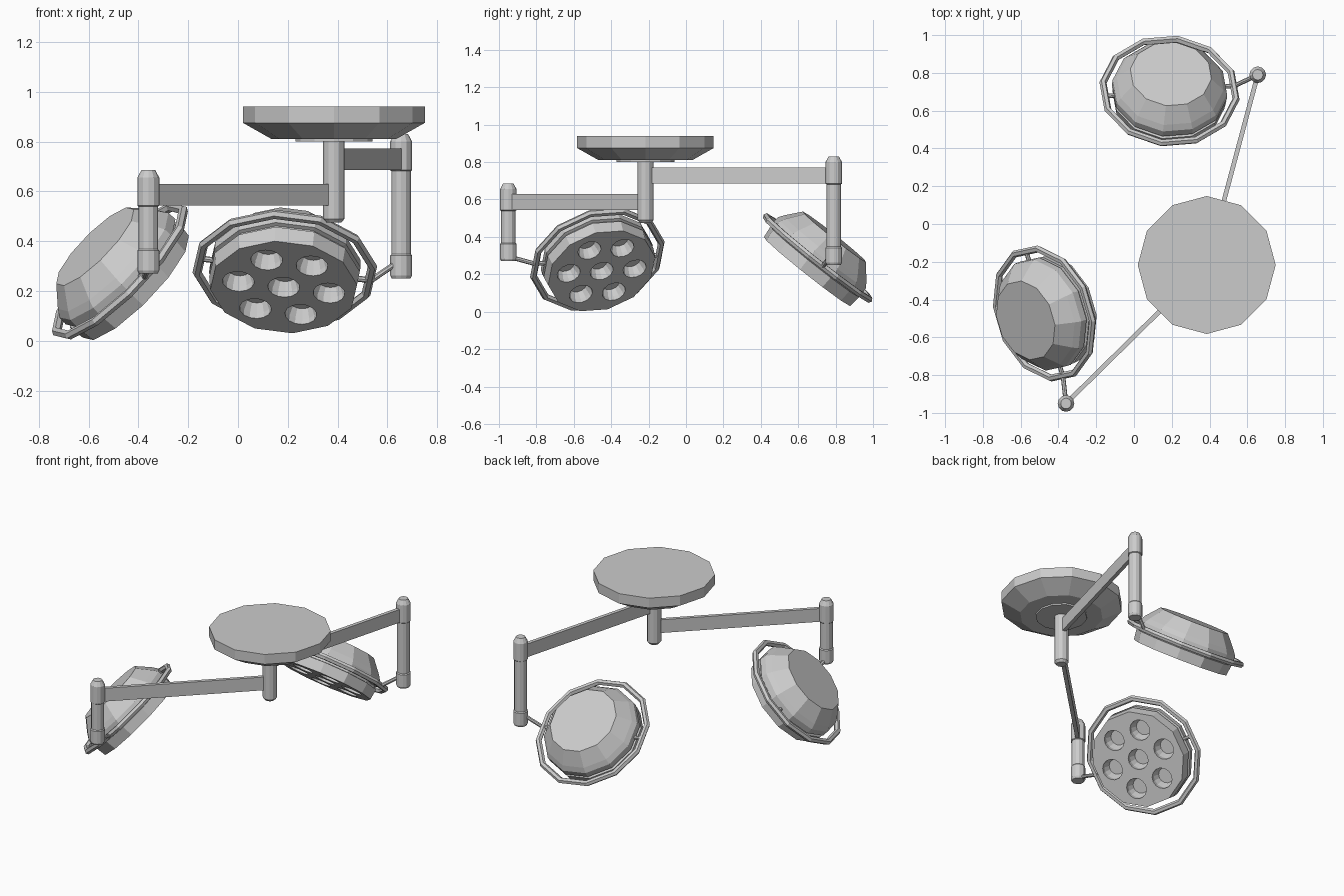
import bpy, bmesh
from math import sin, cos, pi, radians
from mathutils import Vector, Matrix

if "Cube" in bpy.data.objects:
    bpy.data.objects.remove(bpy.data.objects["Cube"])


def finish(name, bm, matrix=None):
    bmesh.ops.recalc_face_normals(bm, faces=bm.faces)
    mesh = bpy.data.meshes.new(name)
    bm.to_mesh(mesh)
    bm.free()
    ob = bpy.data.objects.new(name, mesh)
    bpy.context.collection.objects.link(ob)
    if matrix:
        ob.matrix_world = matrix
    return ob


def add_lathe(bm, profile, sides, phase=0.0, center=(0, 0), closed=False):
    """Revolve (radius, height) points about z; capped unless the profile is closed."""
    rings = [[bm.verts.new((center[0] + r * cos(phase + 2 * pi * i / sides),
                            center[1] + r * sin(phase + 2 * pi * i / sides), z))
              for i in range(sides)] for r, z in profile]
    pairs = list(zip(rings, rings[1:]))
    if closed:
        pairs.append((rings[-1], rings[0]))
    else:
        bm.faces.new(rings[0])
        bm.faces.new(rings[-1])
    for a, b in pairs:
        for i in range(sides):
            j = (i + 1) % sides
            bm.faces.new((a[i], a[j], b[j], b[i]))


def lathe(name, profile, sides, matrix=None, phase=0.0, closed=False):
    bm = bmesh.new()
    add_lathe(bm, profile, sides, phase, closed=closed)
    return finish(name, bm, matrix)


def rod(name, a, b, radius, sides=8):
    a, b = Vector(a), Vector(b)
    d = b - a
    m = Matrix.Translation(a) @ d.to_track_quat('Z', 'Y').to_matrix().to_4x4()
    return lathe(name, [(radius, 0), (radius, d.length)], sides, m)


def arm(name, a, b, z0, z1, thick=0.024):
    a, b = Vector(a), Vector(b)
    d = b - a
    bm = bmesh.new()
    bmesh.ops.create_cube(bm, size=1)
    bmesh.ops.scale(bm, vec=(d.length, thick, z1 - z0), verts=bm.verts)
    mid = (a + b) / 2
    m = Matrix.Translation((mid.x, mid.y, (z0 + z1) / 2)) @ d.to_track_quat('X', 'Z').to_matrix().to_4x4()
    return finish(name, bm, m)


HUB = (0.385, -0.217, 0)

# ceiling plate, flange and central post
at_hub = Matrix.Translation(HUB)
lathe("ceiling_plate", [(0.25, 0.81), (0.365, 0.875), (0.365, 0.94)], 12, at_hub)
lathe("ceiling_flange", [(0.155, 0.80), (0.155, 0.815)], 12, at_hub)
lathe("central_post", [(0.030, 0.475), (0.043, 0.49), (0.043, 0.805)], 12, at_hub)


def lamp(side, post, z_low, z_arm, z_top, center, normal, pivot, link_z):
    px, py = post
    # swing arm and drop post
    arm(side + "_arm", HUB, (px, py, 0), z_arm, z_arm + 0.087)
    lathe(side + "_post",
          [(0.038, z_low), (0.044, z_low + 0.012), (0.044, z_low + 0.092), (0.039, z_low + 0.098),
           (0.039, z_arm - 0.004), (0.044, z_arm), (0.044, z_top - 0.03), (0.028, z_top)],
          12, Matrix.Translation((px, py, 0)))

    # lamp frame: x along the pivot axis, z out of the back of the head
    c, n = Vector(center), Vector(normal).normalized()
    x = Vector(pivot)
    x = (x - n * x.dot(n)).normalized()
    y = n.cross(x)
    m = Matrix.Translation(c) @ Matrix((x, y, n)).transposed().to_4x4()
    ph = radians(15)

    # head housing
    head = lathe(side + "_lamp_head",
                 [(0.297, -0.092), (0.305, -0.025), (0.290, -0.022), (0.290, -0.008), (0.307, -0.004),
                  (0.305, 0.035), (0.285, 0.065), (0.217, 0.145)], 12, m, ph)

    # seven light recesses
    bm = bmesh.new()
    spots = [(0, 0)] + [(0.184 * cos(k * pi / 3), 0.184 * sin(k * pi / 3)) for k in range(6)]
    for s in spots:
        add_lathe(bm, [(0.064, -0.12), (0.064, -0.065), (0.048, -0.025)], 14, 0, s)
    cutter = finish(side + "_recess_cutter", bm, m)
    cutter.hide_render = True
    mod = head.modifiers.new("recesses", 'BOOLEAN')
    mod.operation = 'DIFFERENCE'
    mod.solver = 'EXACT'
    mod.object = cutter
    bpy.context.view_layer.objects.active = head
    bpy.context.view_layer.update()
    bpy.ops.object.modifier_apply(modifier=mod.name)
    bpy.data.objects.remove(cutter)

    # handle ring around the head
    tube = [(0.355 + 0.019 * cos(k * pi / 3), 0.019 * sin(k * pi / 3)) for k in range(6)]
    lathe(side + "_handle_ring", tube, 12, m, ph, closed=True)

    # pivot pins and link to the post
    for label, sx in (("inner", 1), ("outer", -1)):
        rod(f"{side}_{label}_pin", c + x * sx * 0.28, c + x * sx * 0.345, 0.012)
    rod(side + "_link", (px, py, link_z), c + x * 0.35, 0.012)


lamp("rear", (0.655, 0.79), 0.25, 0.685, 0.83,
     (0.188, 0.704, 0.287), (0.05, 0.62, 0.78), (0.36, 0.026, -0.05), 0.325)
lamp("front", (-0.36, -0.95), 0.27, 0.543, 0.685,
     (-0.474, -0.474, 0.28), (-0.69, -0.25, 0.68), (0.10, -0.36, -0.02), 0.295)
